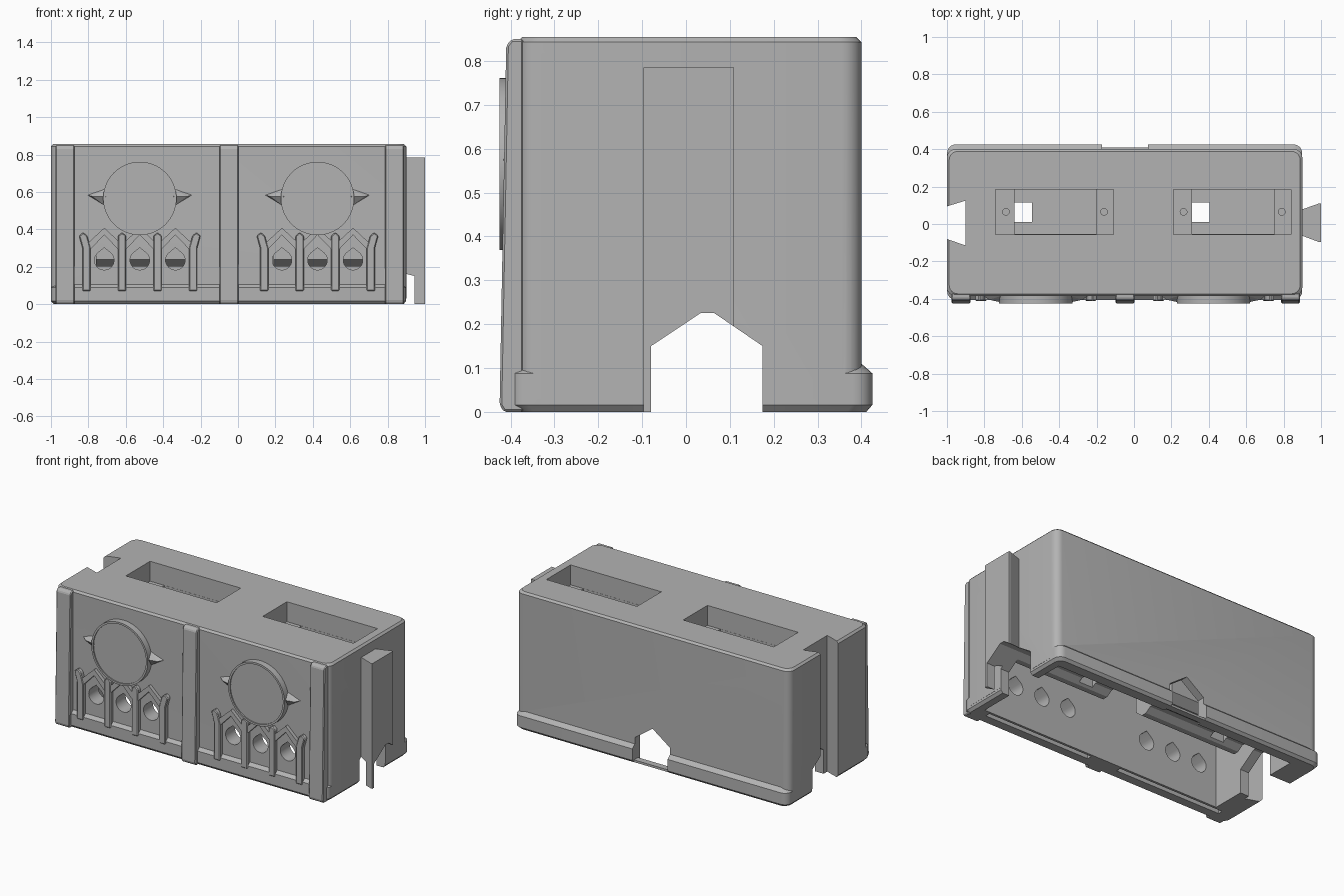
import bpy, bmesh
from math import cos, sin, pi, radians

cube = bpy.data.objects.get("Cube")
if cube:
    bpy.data.objects.remove(cube)

grey = bpy.data.materials.new("plain grey")
grey.use_nodes = True
colour = (0.45, 0.45, 0.45, 1)
grey.diffuse_color = colour
grey.node_tree.nodes["Principled BSDF"].inputs["Base Color"].default_value = colour


def finish(name, bm):
    bmesh.ops.recalc_face_normals(bm, faces=bm.faces)
    mesh = bpy.data.meshes.new(name)
    bm.to_mesh(mesh)
    bm.free()
    mesh.materials.append(grey)
    ob = bpy.data.objects.new(name, mesh)
    bpy.context.collection.objects.link(ob)
    return ob


def loft(name, rings):
    """Closed solid through rings with equal point counts."""
    bm = bmesh.new()
    loops = [[bm.verts.new(p) for p in ring] for ring in rings]
    n = len(loops[0])
    for a, b in zip(loops, loops[1:]):
        for i in range(n):
            j = (i + 1) % n
            bm.faces.new((a[i], a[j], b[j], b[i]))
    bm.faces.new(loops[0])
    bm.faces.new(loops[-1])
    return finish(name, bm)


def prism(name, axis, pts, a, b):
    place = {"x": lambda u, v, w: (w, u, v),
             "y": lambda u, v, w: (u, w, v),
             "z": lambda u, v, w: (u, v, w)}[axis]
    return loft(name, [[place(u, v, w) for u, v in pts] for w in (a, b)])


def box(name, x0, x1, y0, y1, z0, z1):
    return prism(name, "z", [(x0, y0), (x1, y0), (x1, y1), (x0, y1)], z0, z1)


def circle(cx, cy, r, n=48):
    return [(cx + r * cos(2 * pi * i / n), cy + r * sin(2 * pi * i / n)) for i in range(n)]


def rounded(x0, x1, y0, y1, r, z, inset):
    x0, x1, y0, y1 = x0 + inset, x1 - inset, y0 + inset, y1 - inset
    ring = []
    for k, (cx, cy) in enumerate([(x1 - r, y1 - r), (x0 + r, y1 - r),
                                  (x0 + r, y0 + r), (x1 - r, y0 + r)]):
        for i in range(7):
            t = (k + i / 6) * pi / 2
            ring.append((cx + r * cos(t), cy + r * sin(t), z))
    return ring


def boolean(target, other, op="DIFFERENCE"):
    mod = target.modifiers.new("cut", "BOOLEAN")
    mod.object, mod.operation, mod.solver = other, op, "EXACT"
    bpy.context.view_layer.objects.active = target
    bpy.ops.object.modifier_apply(modifier=mod.name)
    bpy.data.objects.remove(other)


def bevel(ob, width):
    mod = ob.modifiers.new("bevel", "BEVEL")
    mod.width, mod.segments = width, 1


def smooth(ob):
    bpy.ops.object.select_all(action="DESELECT")
    ob.select_set(True)
    bpy.context.view_layer.objects.active = ob
    bpy.ops.object.shade_smooth_by_angle(angle=radians(32))


BAYS = (-0.525, 0.425)
WINDOWS = (-0.19, 0, 0.19)

# Main shell with the flared skirt
body = loft("body", [rounded(-1, 0.9, -0.385, 0.4, 0.045, z, i)
                     for z, i in ((0.03, 0), (0.843, 0), (0.855, 0.012))])
skirt = loft("skirt", [rounded(-0.999, 0.899, -0.405, 0.425, 0.045, z, i)
                       for z, i in ((0, 0.014), (0.016, 0), (0.088, 0), (0.11, 0.025))])
boolean(body, skirt, "UNION")

# Hollow underside, keeping the hanging pocket blocks
boolean(body, box("cavity", -0.84, 0.84, -0.29, 0.35, -0.1, 0.78))
for c in BAYS:
    block = prism("pocket_block", "x", [(-0.09, 0.24), (-0.04, 0.2), (0.17, 0.2),
                                        (0.22, 0.24), (0.22, 0.82), (-0.09, 0.82)],
                  c - 0.235, c + 0.435)
    boolean(body, block, "UNION")

# Top pockets with end ledges, screw holes and cable hole
for c in BAYS:
    boolean(body, box("pocket", c - 0.215, c + 0.415, -0.055, 0.185, 0.73, 1))
    boolean(body, box("pocket_well", c - 0.115, c + 0.325, -0.054, 0.184, 0.3, 0.9))
    boolean(body, box("cable_hole", c - 0.115, c - 0.02, 0.01, 0.115, -0.1, 0.5))
    for x in (c - 0.16, c + 0.365):
        boolean(body, prism("screw_hole", "z", circle(x, 0.065, 0.018, 16), 0.5, 0.9))

# Teardrop windows and slots in the underside of the front wall
for c in BAYS:
    for dx in WINDOWS:
        drop = [(c + dx + 0.052 * cos(t), 0.235 + 0.052 * sin(t))
                for t in [radians(135 + 270 * i / 20) for i in range(21)]]
        drop.append((c + dx, 0.302))
        boolean(body, prism("window_cut", "y", drop, -0.5, -0.2))
    boolean(body, box("slot", c - 0.37, c + 0.37, -0.335, -0.305, -0.1, 0.06))

# Dovetail joint: groove on one end, tongue on the other
boolean(body, prism("groove", "z", [(-1.03, -0.07), (-0.9, -0.115),
                                    (-0.9, 0.125), (-1.03, 0.085)], -0.1, 1))
tongue = prism("tongue", "z", [(0.88, -0.06), (0.905, -0.065), (0.99, -0.097), (1, -0.097),
                               (1, 0.11), (0.99, 0.11), (0.905, 0.08), (0.88, 0.075)], 0, 0.785)

# Gabled tunnel end to end, and a gabled door in the back
for part in (body, tongue):
    boolean(part, prism("tunnel", "x", [(-0.08, -0.1), (0.175, -0.1), (0.175, 0.15),
                                        (0.065, 0.225), (0.033, 0.225), (-0.08, 0.15)], -1.2, 1.2))
boolean(body, prism("door", "y", [(-0.17, -0.1), (0.075, -0.1), (0.075, 0.15),
                                  (-0.048, 0.238), (-0.17, 0.15)], 0.3, 0.6))
box("door_sill", -0.18, 0.085, 0.37, 0.41, 0, 0.014)
smooth(body)

# Tapered front columns
for name, x in (("right", -0.975), ("middle", -0.098), ("left", 0.787)):
    column = prism(name + "_column", "x", [(-0.37, 0), (-0.415, 0), (-0.425, 0.016),
                                           (-0.41, 0.835), (-0.398, 0.85), (-0.37, 0.85)],
                   x, x + 0.1)
    bevel(column, 0.005)

for c in BAYS:
    # Round medallion with a raised rim
    disc = prism("medallion", "y", circle(c, 0.565, 0.196, 64), -0.425, -0.375)
    boolean(disc, prism("dish", "y", circle(c, 0.565, 0.184, 64), -0.5, -0.418))
    smooth(disc)

    # Pointed wings beside the medallion
    for s in (-1, 1):
        bm = bmesh.new()
        for x, y, z in ((0.285, -0.38, 0.585), (0.17, -0.38, 0.625), (0.17, -0.38, 0.515),
                        (0.18, -0.42, 0.575), (0.25, -0.405, 0.575)):
            bm.verts.new((c + s * x, y, z))
        bmesh.ops.convex_hull(bm, input=bm.verts)
        finish("medallion_wing", bm)

    # Gables over the windows
    for dx in WINDOWS:
        chevron = [(-0.095, 0.32), (0, 0.408), (0.095, 0.32),
                   (0.072, 0.295), (0, 0.37), (-0.072, 0.295)]
        prism("window_gable", "y", [(c + dx + x, z) for x, z in chevron], -0.407, -0.375)

    # Piers between the windows
    for i in range(4):
        x = c + (i - 1.5) * 0.19
        lean = (-0.018, 0, 0, 0.018)[i]
        pier = [(x - 0.022, 0.07), (x + 0.022, 0.07), (x + 0.022, 0.3),
                (x + 0.022 + lean, 0.365), (x + lean, 0.383), (x - 0.022 + lean, 0.365),
                (x - 0.022, 0.3)]
        bevel(prism("window_pier", "y", pier, -0.411, -0.375), 0.005)
